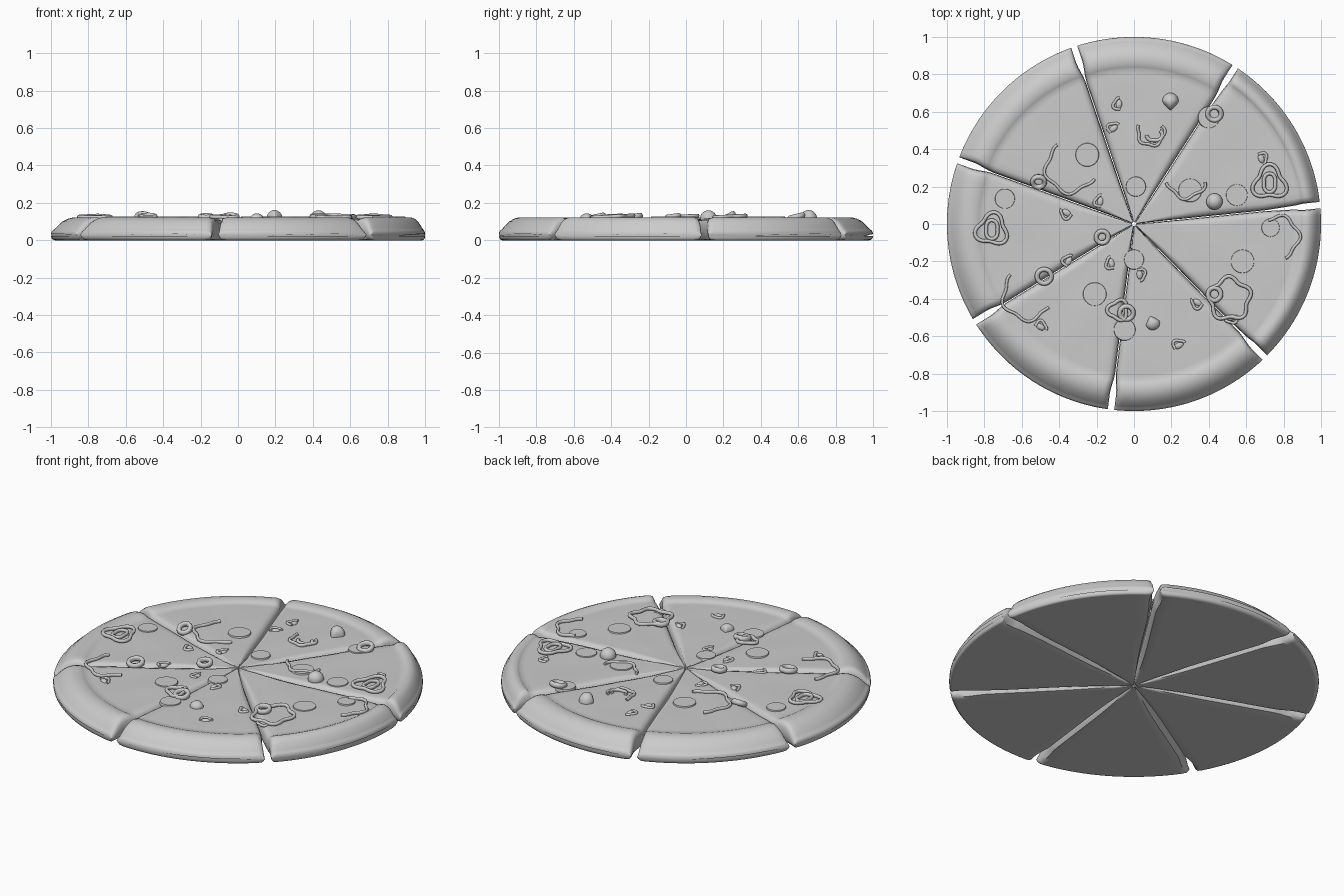
import bpy, bmesh, math, random
from mathutils import Matrix, Vector

if "Cube" in bpy.data.objects:
    bpy.data.objects.remove(bpy.data.objects["Cube"])

random.seed(4)
CHEESE_Z = 0.111
CUT0 = 5.8
STEP = 360 / 7


def finish(bm, name, angle=40):
    bmesh.ops.recalc_face_normals(bm, faces=bm.faces)
    me = bpy.data.meshes.new(name)
    bm.to_mesh(me)
    bm.free()
    ob = bpy.data.objects.new(name, me)
    bpy.context.collection.objects.link(ob)
    bpy.ops.object.select_all(action='DESELECT')
    ob.select_set(True)
    bpy.context.view_layer.objects.active = ob
    bpy.ops.object.shade_smooth_by_angle(angle=math.radians(angle))
    return ob


def loft(bm, loops, closed=False):
    """Skin a list of closed point loops."""
    rings = [[bm.verts.new(p) for p in lp] for lp in loops]
    n = len(rings[0])
    pairs = list(zip(rings, rings[1:]))
    if closed:
        pairs.append((rings[-1], rings[0]))
    for a, b in pairs:
        for i in range(n):
            j = (i + 1) % n
            bm.faces.new((a[i], a[j], b[j], b[i]))
    if not closed:
        bm.faces.new(rings[0])
        bm.faces.new(rings[-1])


# Slice: rounded wedge cross-section lofted from tip to crust
EDGE = [(0.035, 1), (0.014, .95), (0.004, .78), (0, .5), (0.005, .22), (0.016, .04), (0.04, 0)]
CRUST = [(0, 0, .110), (.05, 0, .115), (.18, 0, .121), (.34, 0, .122), (.5, 0, .115),
         (.66, 0, .1), (.78, 0, .08), (.86, 0, .066), (.885, 0, .06), (.95, .004, .053),
         (.985, .012, .045), (1, .024, .033)]


def pizza_slice(k, c):
    a0 = math.radians(CUT0 + STEP * k)
    a1 = a0 + math.radians(STEP)
    stations = [(r, 0, CHEESE_Z) for r in (.012, .05, .12, .2, .3, .4, .5, .6, .7, c - .03)]
    stations += [(c + f * (1 - c), lo, hi) for f, lo, hi in CRUST]
    n = 20
    loops = []
    for r, lo, hi in stations:
        w = max(0, min(1, (r - .8) / .12))
        gap = .002 * min(1, r / .2) + .015 * w * w * (3 - 2 * w)
        k2 = min(1, r / .35)
        left = [(a0 + min((gap + s * k2) / r, .4), z) for s, z in EDGE]
        right = [(a1 - min((gap + s * k2) / r, .4), z) for s, z in EDGE]
        tl, tr, bl, br = left[0][0], right[0][0], left[-1][0], right[-1][0]
        sec = left + [(bl + (br - bl) * i / n, 0) for i in range(1, n)]
        sec += right[::-1] + [(tr + (tl - tr) * i / n, 1) for i in range(1, n)]
        loop = []
        for a, z in sec:
            x, y = r * math.cos(a), r * math.sin(a)
            bump = 0
            if .1 < r < c - .05:
                bump = z * .0025 * math.sin(13 * x + 3 * y) * math.cos(15 * y - 4 * x)
            loop.append((x, y, lo + (hi - lo) * z + bump))
        loops.append(loop)
    bm = bmesh.new()
    loft(bm, loops)
    finish(bm, f"slice_{k + 1}", 50)


for k, c in enumerate((.90, .83, .83, .82, .83, .84, .89)):
    pizza_slice(k, c)


# Toppings: lobed or open strips with a flattened round section
def strip(name, x, y, r, lobes=0, depth=.0, rot=0, arc=360, w=.010, h=.011, z=.117, tilt=0):
    closed = arc >= 360
    n = 48
    path = []
    for i in range(n if closed else n + 1):
        a = math.radians(arc) * i / n
        rr = r * (1 + depth * math.cos(lobes * a))
        path.append(Vector((rr * math.cos(a), rr * math.sin(a), 0)))
    loops = []
    for i, p in enumerate(path):
        q = path[(i + 1) % n] if closed else path[min(i + 1, n)]
        o = path[i - 1] if closed else path[max(i - 1, 0)]
        t = (q - o).normalized()
        side = Vector((t.y, -t.x, 0))
        loops.append([p + side * w * math.cos(b) + Vector((0, 0, h * math.sin(b)))
                      for b in [math.tau * j / 8 for j in range(8)]])
    bm = bmesh.new()
    loft(bm, loops, closed)
    m = (Matrix.Translation((x, y, z)) @ Matrix.Rotation(math.radians(tilt), 4, 'X')
         @ Matrix.Rotation(math.radians(rot), 4, 'Z'))
    bmesh.ops.transform(bm, matrix=m, verts=bm.verts)
    finish(bm, name, 60)


def dome(name, x, y, r, h, z=.108, sx=1, rot=0, point=0):
    bm = bmesh.new()
    bmesh.ops.create_uvsphere(bm, u_segments=24, v_segments=12, radius=1)
    for v in bm.verts:
        v.co.y *= 1 - point * max(v.co.x, 0)
    m = (Matrix.Translation((x, y, z)) @ Matrix.Rotation(math.radians(rot), 4, 'Z')
         @ Matrix.Diagonal((r * sx, r, h, 1)))
    bmesh.ops.transform(bm, matrix=m, verts=bm.verts)
    finish(bm, name, 60)


# Olive rings
for x, y, r, t in ((.43, .59, .036, 14), (-.51, .225, .032, 30), (-.48, -.28, .038, 10),
                   (-.17, -.07, .032, 8), (.43, -.375, .034, 5), (-.04, -.475, .036, 12)):
    strip("olive_ring", x, y, r, w=.013, h=.016, z=.125, tilt=t)

# Lobed pepper rings
for x, y, r, lobes, d, rot in ((.725, .22, .082, 3, .22, 90), (-.76, -.03, .078, 3, .2, 80),
                               (.51, -.4, .108, 5, .12, 20), (-.085, -.46, .05, 3, .18, 60)):
    strip("pepper_ring", x, y, r, lobes, d, rot, z=.126, tilt=3)
strip("pepper_core", .725, .22, .04, 2, .25, 90, z=.124)
strip("pepper_core", -.76, -.03, .04, 2, .25, 90, z=.124)

# Open pepper strips
for x, y, r, rot, arc in ((-.34, .30, .13, 120, 215), (-.57, -.38, .13, 130, 200),
                          (.77, -.07, .11, -70, 190), (.28, .24, .10, 190, 160),
                          (.09, .49, .07, 150, 240)):
    strip("pepper_strip", x, y, r, 5, .09, rot, arc, w=.008)
strip("pepper_strip", .11, .475, .035, 2, .2, 180, 220)

# Pepperoni discs sunk into the cheese
for x, y, r in ((-.25, .37, .065), (.30, .18, .065), (.58, -.2, .065), (-.21, -.375, .065),
                (.55, .155, .06), (.40, .57, .06), (-.69, .135, .055), (-.05, -.565, .06),
                (.01, .2, .055), (0, -.19, .055), (.73, -.02, .05)):
    bm = bmesh.new()
    bmesh.ops.create_cone(bm, cap_ends=True, segments=32, radius1=r, radius2=r * .94, depth=.016,
                          matrix=Matrix.Translation((x, y, .110)))
    finish(bm, "pepperoni", 30)

# Tomato and whole olive
dome("whole_olive", .43, .12, .044, .042, .118)
dome("tomato_piece", .195, .655, .044, .05, .112, 1.05, -90, .6)
dome("tomato_piece", .10, -.53, .038, .032, .112, 1, 110, .6)

# Small half-sunken mushroom crumbs
for x, y in ((-.08, .64), (-.11, .51), (-.36, .06), (-.35, -.2), (.24, -.65), (.34, -.42),
             (-.5, -.55), (.68, .35), (.03, -.27), (-.18, .12), (.52, -.5), (-.12, -.21)):
    rot = random.uniform(0, 360)
    strip("mushroom_crumb", x, y, .03, 3, .15, rot, 200, w=.008, h=.009, z=.112)
    dome("mushroom_stem", x, y, .016, .012, .109, 1.6, rot)
